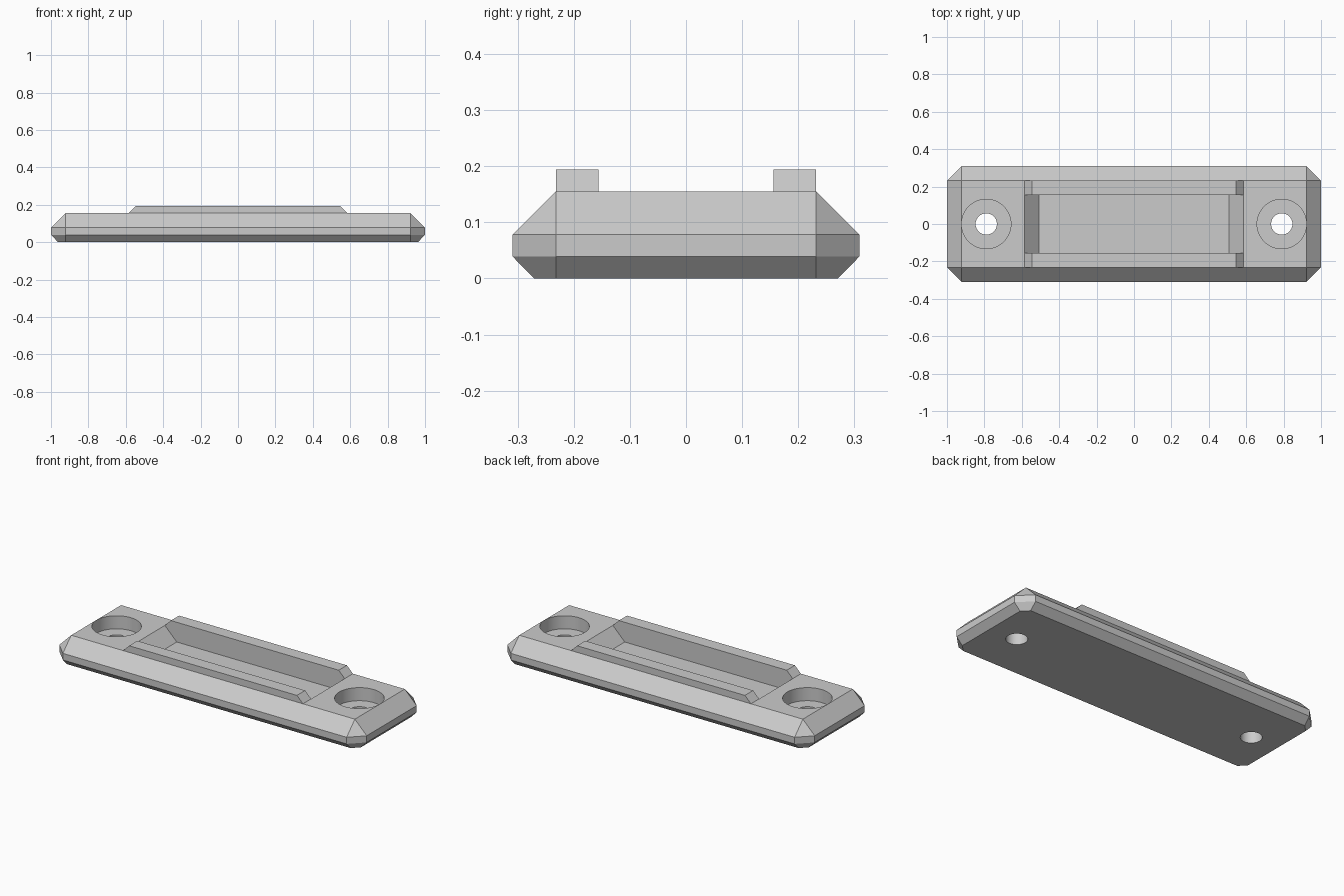
import bpy, bmesh, math

cube = bpy.data.objects.get("Cube")
if cube:
    bpy.data.objects.remove(cube, do_unlink=True)

GREY = (0.6, 0.6, 0.6, 1)
mat = bpy.data.materials.new("plain grey")
mat.use_nodes = True
mat.diffuse_color = GREY
mat.node_tree.nodes["Principled BSDF"].inputs["Base Color"].default_value = GREY


def finish(name, bm):
    bmesh.ops.recalc_face_normals(bm, faces=bm.faces[:])
    mesh = bpy.data.meshes.new(name)
    bm.to_mesh(mesh)
    bm.free()
    mesh.materials.append(mat)
    obj = bpy.data.objects.new(name, mesh)
    bpy.context.collection.objects.link(obj)
    return obj


def hull(name, points):
    """Convex solid around the points, with flat areas merged."""
    bm = bmesh.new()
    verts = [bm.verts.new(p) for p in points]
    bmesh.ops.convex_hull(bm, input=verts)
    bmesh.ops.dissolve_limit(bm, angle_limit=0.01, verts=bm.verts[:], edges=bm.edges[:])
    return finish(name, bm)


def trapezoid(name, y0, y1, z0, z1, half0, half1):
    """Bar along x whose ends slope from half0 (bottom) to half1 (top)."""
    return hull(name, [(s * h, y, z) for s in (-1, 1) for y in (y0, y1)
                       for h, z in ((half0, z0), (half1, z1))])


def cylinder(name, x, radius, z0, z1):
    bm = bmesh.new()
    bmesh.ops.create_cone(bm, cap_ends=True, segments=64, radius1=radius,
                          radius2=radius, depth=z1 - z0)
    bmesh.ops.translate(bm, verts=bm.verts[:], vec=(x, 0, (z0 + z1) / 2))
    return finish(name, bm)


def cut(target, cutter):
    mod = target.modifiers.new("cut", 'BOOLEAN')
    mod.operation = 'DIFFERENCE'
    mod.solver = 'EXACT'
    mod.object = cutter
    bpy.context.view_layer.objects.active = target
    bpy.ops.object.modifier_apply(modifier=mod.name)
    bpy.data.objects.remove(cutter, do_unlink=True)


TOP, SHELF = 0.155, 0.078
IN_X, IN_Y = 0.923, 0.232

# Base plate with bevelled rim and clipped corners
corner = [(IN_X, IN_Y, TOP)]
for grow, z in ((0.077, SHELF), (0.077, 0.039), (0.039, 0)):
    corner += [(IN_X + grow, IN_Y, z), (IN_X, IN_Y + grow, z)]
base = hull("base_plate", [(sx * x, sy * y, z) for x, y, z in corner
                           for sx in (-1, 1) for sy in (-1, 1)])

# Central pocket with sloping ends
cut(base, trapezoid("pocket_cutter", -0.156, 0.156, SHELF, 0.255, 0.508, 0.685))

# Counterbored screw holes
for x in (-0.79, 0.79):
    cut(base, cylinder("counterbore_cutter", x, 0.132, SHELF, 0.3))
    cut(base, cylinder("hole_cutter", x, 0.057, -0.1, 0.2))

bpy.ops.object.select_all(action='DESELECT')
base.select_set(True)
bpy.context.view_layer.objects.active = base
bpy.ops.object.shade_smooth_by_angle(angle=math.radians(20))

# Raised rails along both sides of the pocket
for name, s in (("front_rail", -1), ("back_rail", 1)):
    trapezoid(name, s * 0.156, s * IN_Y, TOP, 0.194, 0.585, 0.546)
